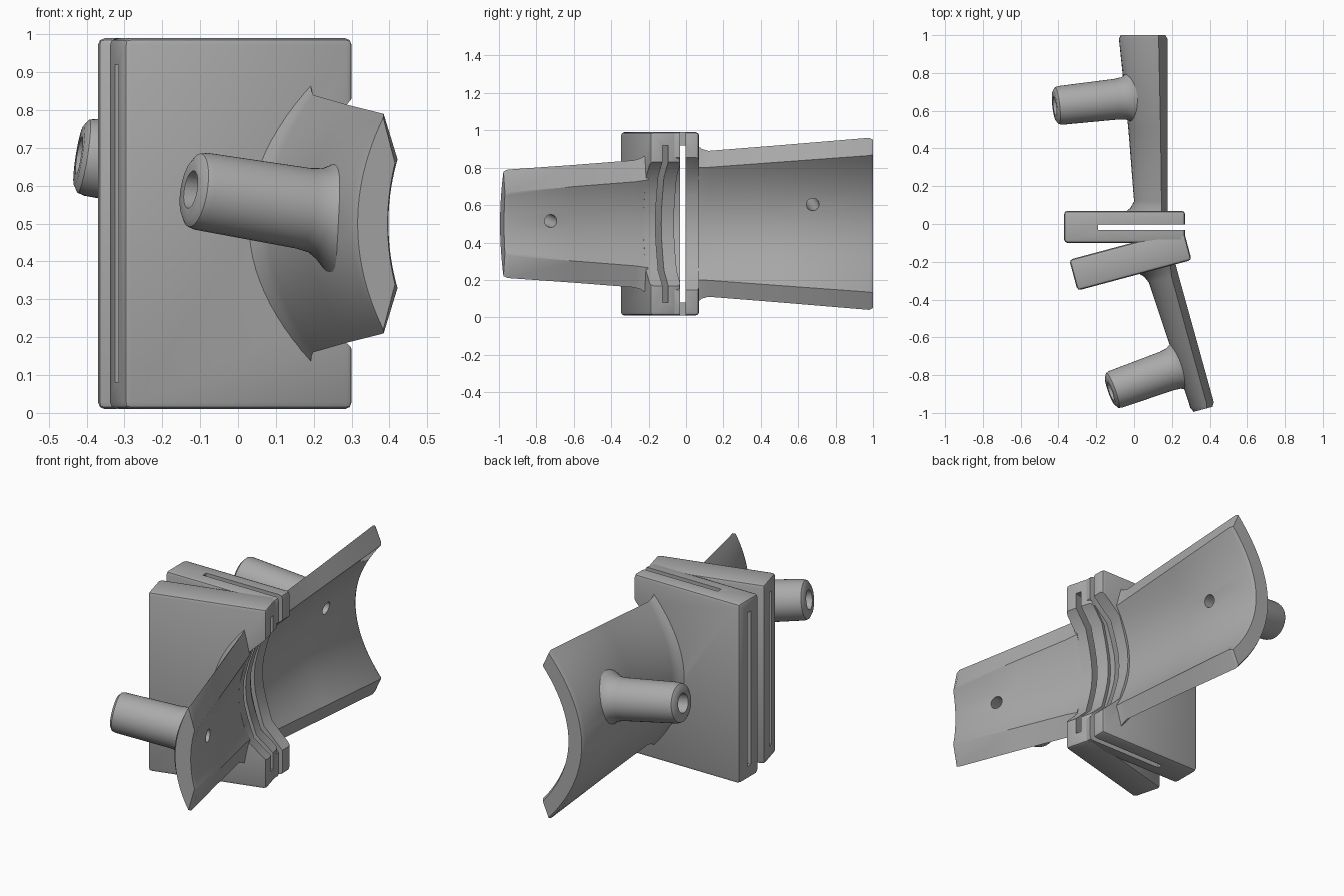
import bpy, bmesh, math
from mathutils import Matrix, Vector

cube = bpy.data.objects.get("Cube")
if cube:
    bpy.data.objects.remove(cube)

grey = bpy.data.materials.new("plain_grey")
grey.use_nodes = True
colour = (0.4, 0.4, 0.4, 1)
grey.diffuse_color = colour
grey.node_tree.nodes["Principled BSDF"].inputs["Base Color"].default_value = colour

MID = 0.5                                        # height of the trough axis
TILT = Matrix.Rotation(math.radians(15), 4, 'Z')  # the front half is swung out


def make(name, bm):
    bmesh.ops.recalc_face_normals(bm, faces=bm.faces)
    mesh = bpy.data.meshes.new(name)
    bm.to_mesh(mesh)
    bm.free()
    mesh.materials.append(grey)
    ob = bpy.data.objects.new(name, mesh)
    bpy.context.collection.objects.link(ob)
    return ob


def apply_modifier(ob, mod):
    bpy.ops.object.select_all(action='DESELECT')
    bpy.context.view_layer.objects.active = ob
    ob.select_set(True)
    bpy.ops.object.modifier_apply(modifier=mod.name)


def bevel(ob, width, segments=2, angle=40):
    mod = ob.modifiers.new("bevel", 'BEVEL')
    mod.width, mod.segments = width, segments
    mod.limit_method, mod.angle_limit = 'ANGLE', math.radians(angle)
    apply_modifier(ob, mod)


def cut(ob, cutter):
    mod = ob.modifiers.new("cut", 'BOOLEAN')
    mod.operation, mod.object, mod.solver = 'DIFFERENCE', cutter, 'EXACT'
    apply_modifier(ob, mod)
    bpy.data.objects.remove(cutter)


def smooth(ob):
    bpy.ops.object.select_all(action='DESELECT')
    bpy.context.view_layer.objects.active = ob
    ob.select_set(True)
    bpy.ops.object.shade_smooth_by_angle(angle=math.radians(35))


def box(name, x, y, z):
    bm = bmesh.new()
    bmesh.ops.create_cube(bm, size=1)
    for v in bm.verts:
        v.co = Vector([(r[0] + r[1]) / 2 + c * (r[1] - r[0])
                       for c, r in zip(v.co, (x, y, z))])
    return make(name, bm)


def loft(name, rings, cap=True):
    """Bridge closed rings of equal length and close both ends."""
    bm = bmesh.new()
    loops = [[bm.verts.new(p) for p in ring] for ring in rings]
    n = len(loops[0])
    for a, b in zip(loops, loops[1:]):
        for i in range(n):
            j = (i + 1) % n
            bm.faces.new((a[i], a[j], b[j], b[i]))
    if cap:
        bm.faces.new(loops[0])
        bm.faces.new(loops[-1])
    return make(name, bm)


def trough_ring(y, outer, inner, rim_half, rim_x, edge_half, edge_x, n=24):
    """Curved wall section: hollow side to +x, chamfered rims top and bottom."""
    ts = [1 - 2 * i / n for i in range(n + 1)]
    hollow = [(inner + (rim_x - inner) * t * t, y, MID + rim_half * t) for t in ts]
    back = [(outer + (edge_x - outer) * t * t, y, MID + edge_half * t) for t in reversed(ts)]
    return hollow + back


def trough_cutter(y0, y1):
    half = [(0.27, 0.355), (0.157, 0.25), (0.125, 0.15), (0.105, 0.07)]
    line = [(0.5, 0.355)] + half + [(0.10, 0)]
    line += [(x, -h) for x, h in reversed(half)] + [(0.5, -0.355)]
    return loft("trough_cutter", [[(x, y, MID + h) for x, h in line] for y in (y0, y1)])


def lathe(name, start, end, profile, sides=40):
    """Profile of (radius, distance) pairs turned about the line start-end."""
    start, end = Vector(start), Vector(end)
    turn = (end - start).to_track_quat('Z', 'Y').to_matrix().to_4x4()
    place = Matrix.Translation(start) @ turn
    rings = []
    for r, d in profile:
        angles = [math.tau * i / sides for i in range(sides)]
        rings.append([place @ Vector((r * math.cos(a), r * math.sin(a), d)) for a in angles])
    return loft(name, rings)


def peg(name, end, base, shell):
    """Hollow peg flaring into the shell, with its bore drilled through both."""
    length = (Vector(base) - Vector(end)).length
    ob = lathe(name, end, base, [
        (0.08, 0), (0.098, 0.012), (0.103, 0.03), (0.108, length - 0.1),
        (0.113, length - 0.06), (0.13, length - 0.03), (0.155, length)])
    bore = [(0.05, -0.05), (0.05, 0.06), (0.034, 0.075), (0.034, length + 0.3)]
    for target in (ob, shell):
        cut(target, lathe("bore_cutter", end, base, bore))
    smooth(ob)


# Back plate: slot open to the top, bottom and both ends
back_plate = box("back_plate", (-0.37, 0.27), (-0.1, 0.07), (0.01, 0.99))
bevel(back_plate, 0.018)
cut(back_plate, trough_cutter(-0.3, 0.3))
cut(back_plate, box("slot_cutter", (-0.19, 0.6), (-0.033, -0.003), (-0.1, 1.1)))
cut(back_plate, box("slot_cutter", (-0.6, 0.6), (-0.033, -0.003), (0.08, 0.92)))

# Front plate: closed at top and bottom, tilted
front_plate = box("front_plate", (-0.38, 0.245), (-0.263, -0.094), (0.01, 0.99))
bevel(front_plate, 0.018)
cut(front_plate, trough_cutter(-0.5, 0.2))
cut(front_plate, box("slot_cutter", (-0.6, 0.6), (-0.196, -0.164), (0.08, 0.92)))
front_plate.data.transform(TILT)

# Back shell widens away from the plate
back_shell = loft("back_shell", [
    trough_ring(0.06, -0.05, 0.09, 0.30, 0.178, 0.42, 0.145),
    trough_ring(0.085, -0.02, 0.088, 0.30, 0.178, 0.40, 0.145),
    trough_ring(0.12, 0.0, 0.085, 0.302, 0.178, 0.39, 0.145),
    trough_ring(0.5, -0.03, 0.06, 0.33, 0.178, 0.42, 0.14),
    trough_ring(0.98, -0.08, 0.02, 0.365, 0.178, 0.46, 0.13),
    trough_ring(1.0, -0.07, 0.01, 0.37, 0.165, 0.45, 0.13)])

# Front shell narrows and flattens away from the plate
front_shell = loft("front_shell", [
    trough_ring(-0.253, -0.05, 0.10, 0.235, 0.157, 0.37, 0.13),
    trough_ring(-0.285, -0.02, 0.102, 0.23, 0.157, 0.35, 0.125),
    trough_ring(-0.32, -0.005, 0.103, 0.225, 0.157, 0.34, 0.12),
    trough_ring(-0.65, 0.015, 0.12, 0.2, 0.16, 0.315, 0.122),
    trough_ring(-1.02, 0.036, 0.138, 0.17, 0.163, 0.29, 0.125),
    trough_ring(-1.042, 0.048, 0.13, 0.16, 0.15, 0.28, 0.118)])
front_shell.data.transform(TILT)

# Pegs on the outer side of each shell
peg("back_peg", (-0.42, 0.625, 0.68), (0.005, 0.672, 0.612), back_shell)
peg("front_peg", (-0.125, -0.885, 0.59), (0.265, -0.745, 0.525), front_shell)

for part in (back_plate, front_plate, back_shell, front_shell):
    smooth(part)
